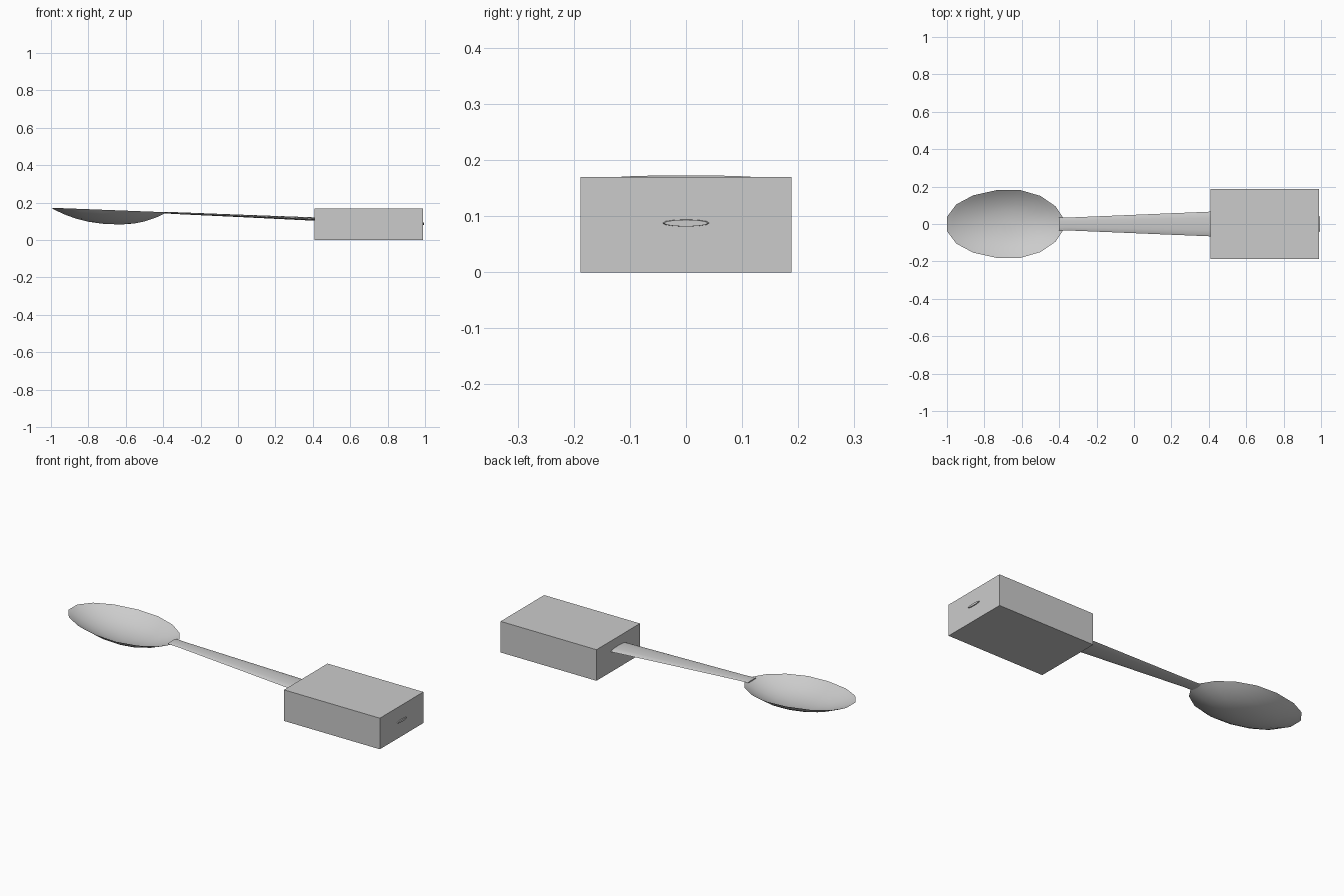
import bpy, bmesh, math

if "Cube" in bpy.data.objects:
    bpy.data.objects.remove(bpy.data.objects["Cube"])


def make_object(name, bm, angle=None):
    bmesh.ops.recalc_face_normals(bm, faces=bm.faces)
    mesh = bpy.data.meshes.new(name)
    bm.to_mesh(mesh)
    bm.free()
    obj = bpy.data.objects.new(name, mesh)
    bpy.context.collection.objects.link(obj)
    if angle:
        bpy.ops.object.select_all(action='DESELECT')
        bpy.context.view_layer.objects.active = obj
        obj.select_set(True)
        bpy.ops.object.shade_smooth_by_angle(angle=math.radians(angle))
    return obj


def bridge(bm, a, b):
    for i in range(len(a)):
        j = (i + 1) % len(a)
        bm.faces.new((a[i], a[j], b[j], b[i]))


# Spoon bowl: thin shell from concentric rings of the rim outline
half_rim = [(-0.38, 0.036), (-0.42, 0.095), (-0.50, 0.15), (-0.61, 0.182),
            (-0.73, 0.182), (-0.86, 0.153), (-0.95, 0.105), (-1.0, 0.038)]
rim = half_rim + [(x, -y) for x, y in reversed(half_rim)]
cx = -0.67


def bowl_ring(bm, r, depth):
    ring = []
    for x, y in rim:
        px = cx + (x - cx) * r
        z = 0.160 - 0.039 * (px - cx) - depth * (1 - r ** 2.3)
        ring.append(bm.verts.new((px, y * r, z)))
    return ring


bm = bmesh.new()
radii = [0.15, 0.4, 0.6, 0.78, 0.91, 1.0]
path = [bowl_ring(bm, r, 0.076) for r in radii]
path += [bowl_ring(bm, r, 0.068) for r in reversed(radii[:-1])]
for a, b in zip(path, path[1:]):
    bridge(bm, a, b)
bm.faces.new(path[0])
bm.faces.new(path[-1])
make_object("spoon_bowl", bm, 60)

# Spoon handle: flattened oval sections, running through the block
sections = [(-0.40, 0.036, 0.003), (-0.34, 0.035, 0.005), (0.0, 0.049, 0.0065),
            (0.41, 0.066, 0.009), (0.75, 0.078, 0.010), (0.90, 0.073, 0.009),
            (0.96, 0.060, 0.008), (0.995, 0.039, 0.006)]
bm = bmesh.new()
rings = []
for x, w, h in sections:
    zc = 0.130 - 0.0427 * x
    rings.append([bm.verts.new((x, w * math.cos(t), zc + h * math.sin(t)))
                  for t in (math.tau * i / 12 for i in range(12))])
for a, b in zip(rings, rings[1:]):
    bridge(bm, a, b)
bm.faces.new(rings[0])
bm.faces.new(rings[-1])
make_object("spoon_handle", bm, 50)

# Rectangular block gripping the handle
bm = bmesh.new()
bmesh.ops.create_cube(bm, size=1)
bmesh.ops.scale(bm, vec=(0.58, 0.376, 0.17), verts=bm.verts)
bmesh.ops.translate(bm, vec=(0.70, 0, 0.085), verts=bm.verts)
make_object("handle_block", bm)
